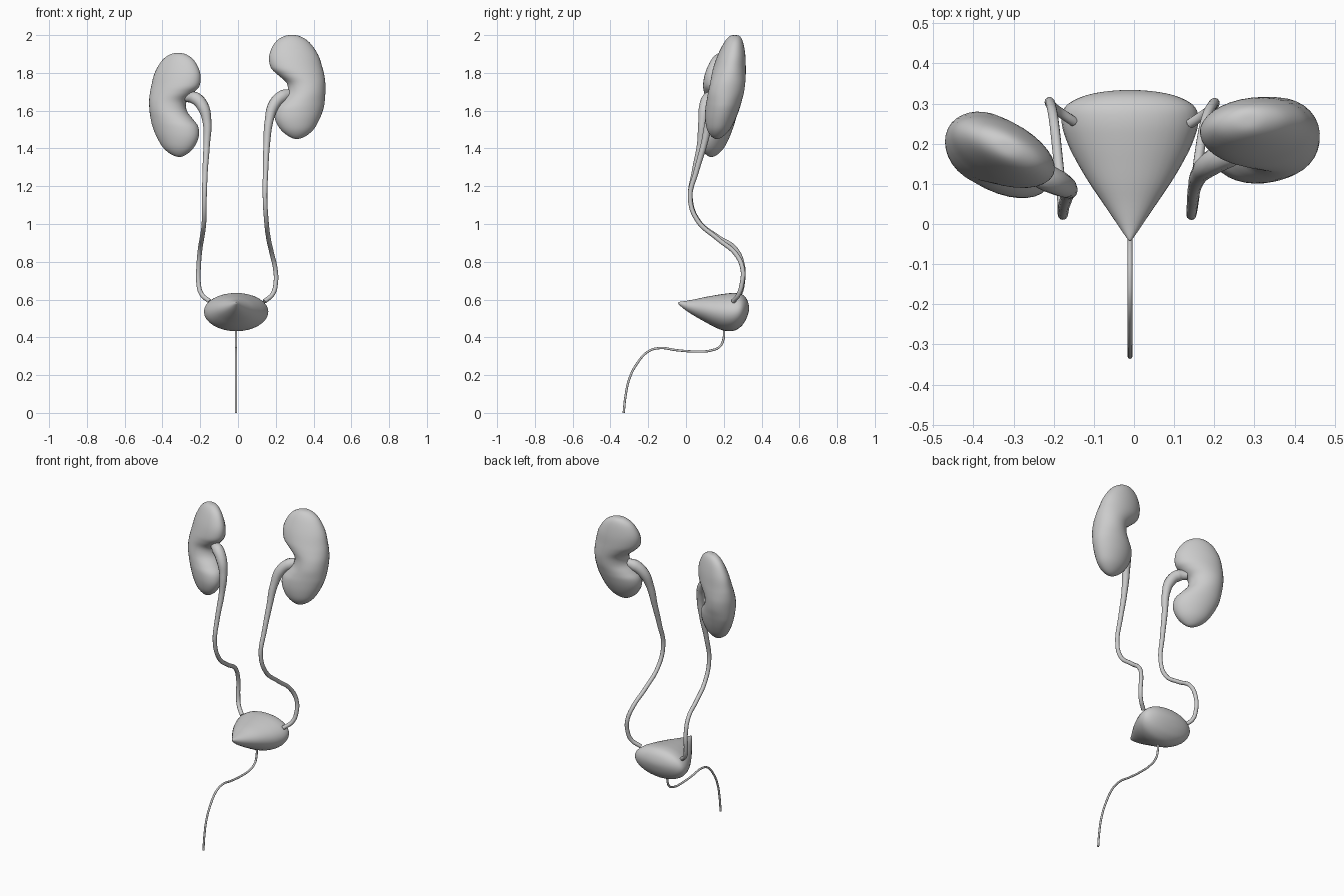
import bpy, bmesh, math
from mathutils import Matrix, Vector

if "Cube" in bpy.data.objects:
    bpy.data.objects.remove(bpy.data.objects["Cube"], do_unlink=True)

grey = bpy.data.materials.new("soft_grey")
grey.use_nodes = True
GREY = (0.6, 0.6, 0.6, 1)
grey.diffuse_color = GREY
bsdf = next(n for n in grey.node_tree.nodes if n.type == "BSDF_PRINCIPLED")
bsdf.inputs["Base Color"].default_value = GREY
bsdf.inputs["Roughness"].default_value = 0.6


def spline(stations, steps):
    """Catmull-Rom through (pos, centre_a, centre_b, half_a, half_b), round at both ends."""
    def flip(s):
        return (s[0], s[1], s[2], -s[3], -s[4])
    pts = [flip(stations[1])] + stations + [flip(stations[-2])]
    out = []
    for i in range(1, len(pts) - 2):
        for k in range(steps):
            t = k / steps
            out.append([0.5 * (2 * b + (c - a) * t + (2 * a - 5 * b + 4 * c - d) * t * t
                               + (3 * b - a - 3 * c + d) * t ** 3)
                        for a, b, c, d in zip(*pts[i - 1:i + 3])])
    return out + [list(stations[-1])]


def loft(name, stations, place, matrix=Matrix(), sides=32, steps=4):
    """Closed skin over elliptical sections; place maps (pos, a, b) to a point."""
    bm = bmesh.new()
    rings = []
    for pos, ca, cb, ha, hb in spline(stations, steps):
        angles = [2 * math.pi * i / sides for i in range(sides)]
        rings.append([bm.verts.new(place(pos, ca + ha * math.cos(t), cb + hb * math.sin(t)))
                      for t in angles])
    for r, s in zip(rings, rings[1:]):
        for i in range(sides):
            j = (i + 1) % sides
            bm.faces.new((r[i], r[j], s[j], s[i]))
    bmesh.ops.remove_doubles(bm, verts=bm.verts, dist=0.0003)
    bm.transform(matrix)
    bmesh.ops.recalc_face_normals(bm, faces=bm.faces)
    for f in bm.faces:
        f.smooth = True
    mesh = bpy.data.meshes.new(name)
    bm.to_mesh(mesh)
    bm.free()
    mesh.materials.append(grey)
    obj = bpy.data.objects.new(name, mesh)
    bpy.context.collection.objects.link(obj)
    return obj


def tube(name, points, radii):
    """Smooth round tube through the points; the last radius carries on to the end."""
    curve = bpy.data.curves.new(name, "CURVE")
    curve.dimensions = "3D"
    curve.bevel_depth = 1.0
    curve.bevel_resolution = 4
    curve.resolution_u = 8
    curve.use_fill_caps = True
    sp = curve.splines.new("BEZIER")
    sp.bezier_points.add(len(points) - 1)
    for i, (bp, p) in enumerate(zip(sp.bezier_points, points)):
        bp.co = Vector(p)
        bp.handle_left_type = bp.handle_right_type = "AUTO"
        bp.radius = radii[min(i, len(radii) - 1)]
    curve.materials.append(grey)
    obj = bpy.data.objects.new(name, curve)
    bpy.context.collection.objects.link(obj)
    bpy.ops.object.select_all(action="DESELECT")
    obj.select_set(True)
    bpy.context.view_layer.objects.active = obj
    bpy.ops.object.convert(target="MESH")
    bpy.ops.object.shade_smooth_by_angle(angle=math.radians(50))


# Kidney outline: height, inner edge, outer edge, half depth
KIDNEY = [(.275, -.025, -.025, 0), (.268, -.07, .02, .028), (.235, -.115, .07, .05),
          (.17, -.145, .115, .072), (.105, -.138, .137, .085), (.065, -.1, .147, .09),
          (.02, -.052, .153, .093), (-.03, -.05, .153, .095), (-.075, -.085, .15, .093),
          (-.115, -.115, .143, .09), (-.17, -.115, .122, .08), (-.225, -.085, .09, .06),
          (-.262, -.04, .045, .03), (-.275, 0, 0, 0)]


def kidney(name, side, centre, yaw, lean, skew, depth):
    stations = [(z, (a + b) / 2 + skew * z, 0, (b - a) / 2, d * depth) for z, a, b, d in KIDNEY]
    matrix = Matrix.Translation(centre) @ Matrix.Rotation(yaw, 4, "Z")
    # lean is applied after the yaw, so the top tips straight back
    tip = Matrix.Identity(4)
    tip[1][2] = lean
    matrix = Matrix.Translation(centre) @ tip @ Matrix.Rotation(yaw, 4, "Z")
    loft(name, stations, lambda z, a, b: (side * a, b, z), matrix)


kidney("left_kidney", 1, (.31, .212, 1.725), .1, .18, 0, 1)
kidney("right_kidney", -1, (-.325, .168, 1.63), -.45, .1, .06, .9)

# Bladder: pointed at the front, broad and round at the back
BLADDER = [(y, -.01, (lo + hi) / 2, w, (hi - lo) / 2) for y, w, lo, hi in [
    (-.042, 0, .582, .582), (-.035, .008, .571, .588), (0, .032, .542, .593),
    (.05, .066, .51, .602), (.1, .1, .482, .613), (.15, .13, .455, .622),
    (.2, .155, .436, .63), (.25, .17, .434, .635), (.29, .163, .456, .63),
    (.315, .125, .49, .612), (.329, .07, .525, .585), (.334, 0, .555, .555)]]
loft("bladder", BLADDER, lambda y, a, b: (a, y, b))

# Ureters: wide at the kidney, then thin down to the back of the bladder
FUNNEL = [.024, .034, .031, .023, .017, .014, .012]
tube("left_ureter", [(.29, .2, 1.69), (.235, .175, 1.675), (.19, .15, 1.63), (.165, .125, 1.55),
                     (.152, .095, 1.42), (.146, .055, 1.28), (.143, .022, 1.14),
                     (.15, .06, 1.02), (.162, .17, .92), (.18, .265, .84), (.198, .3, .76),
                     (.2, .297, .69), (.184, .28, .63), (.14, .25, .59)], FUNNEL)
tube("right_ureter", [(-.27, .15, 1.67), (-.225, .12, 1.665), (-.185, .1, 1.62),
                      (-.164, .088, 1.54), (-.166, .075, 1.42), (-.174, .045, 1.28),
                      (-.178, .024, 1.13), (-.18, .07, 1.01), (-.19, .17, .93),
                      (-.2, .26, .87), (-.208, .3, .78), (-.209, .3, .69),
                      (-.194, .285, .63), (-.15, .255, .59)], FUNNEL)

# Urethra: leaves the underside, runs forward and drops
tube("urethra", [(-.01, y, z) for y, z in [
    (.2, .45), (.2, .4), (.18, .352), (.13, .33), (.05, .325), (-.05, .332), (-.14, .343),
    (-.2, .325), (-.26, .26), (-.3, .18), (-.32, .09), (-.33, 0)]], [.006])
